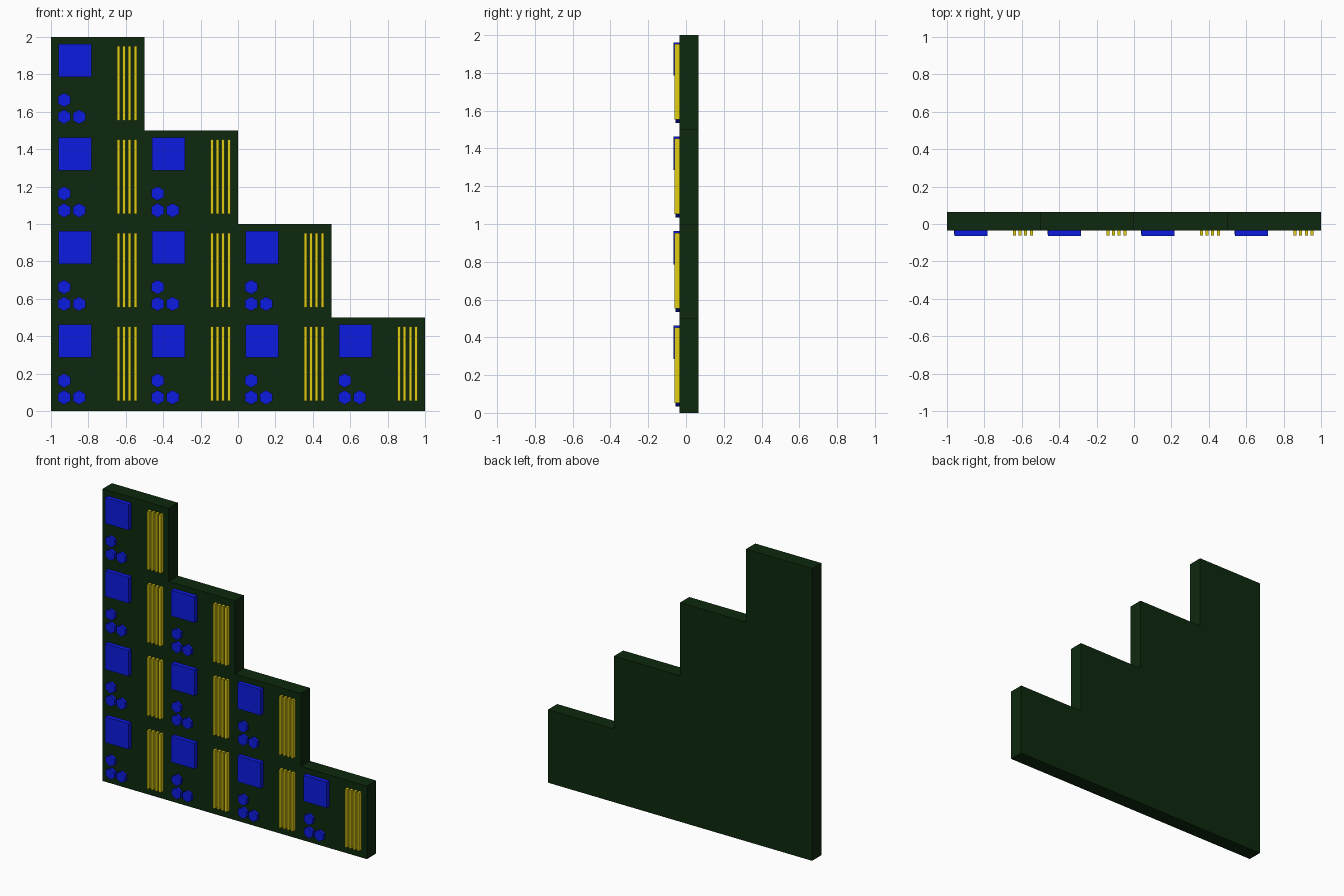
import bpy, bmesh
from math import pi
from mathutils import Matrix, Vector

if "Cube" in bpy.data.objects:
    bpy.data.objects.remove(bpy.data.objects["Cube"])

CELL, COUNT = 0.5, 4
FRONT, BACK = -0.035, 0.065      # board faces


def material(name, rgb):
    m = bpy.data.materials.new(name)
    m.diffuse_color = (*rgb, 1)
    m.use_nodes = True
    m.node_tree.nodes["Principled BSDF"].inputs["Base Color"].default_value = m.diffuse_color
    return m


green = material("board_green", (0.004, 0.022, 0.004))
blue = material("chip_blue", (0.004, 0.011, 0.75))
yellow = material("slot_yellow", (0.75, 0.62, 0.007))


def finish(name, bm, mat):
    bmesh.ops.recalc_face_normals(bm, faces=bm.faces)
    me = bpy.data.meshes.new(name)
    bm.to_mesh(me)
    bm.free()
    me.materials.append(mat)
    ob = bpy.data.objects.new(name, me)
    bpy.context.collection.objects.link(ob)


def box(name, x0, x1, z0, z1, front, mat):
    bm = bmesh.new()
    centre = Vector(((x0 + x1) / 2, (front + FRONT) / 2, (z0 + z1) / 2))
    size = (x1 - x0, FRONT - front, z1 - z0)
    bmesh.ops.create_cube(bm, size=1, matrix=Matrix.Translation(centre) @ Matrix.Diagonal((*size, 1)))
    finish(name, bm, mat)


def hex_stud(name, x, z, front):
    bm = bmesh.new()
    place = (Matrix.Translation((x, (front + FRONT) / 2, z))
             @ Matrix.Rotation(pi / 2, 4, 'X'))
    bmesh.ops.create_cone(bm, cap_ends=True, segments=6, radius1=0.0385, radius2=0.0385,
                          depth=FRONT - front, matrix=place)
    finish(name, bm, blue)


# stepped circuit board: staircase profile extruded backwards
profile = [(-1, 0), (1, 0)]
for i in range(COUNT):
    x, z = 1 - i * CELL, (i + 1) * CELL
    profile += [(x, z), (x - CELL, z)]
bm = bmesh.new()
face = bm.faces.new([bm.verts.new((x, FRONT, z)) for x, z in profile])
new = bmesh.ops.extrude_face_region(bm, geom=[face])["geom"]
bmesh.ops.translate(bm, vec=(0, BACK - FRONT, 0),
                    verts=[v for v in new if isinstance(v, bmesh.types.BMVert)])
finish("stepped_board", bm, green)

# components repeated on every square of the board
for row in range(COUNT):
    for col in range(COUNT - row):
        x, z = -1 + col * CELL, row * CELL
        tag = f"{row + 1}_{col + 1}"
        # processor chip
        box(f"chip_{tag}", x + 0.04, x + 0.217, z + 0.285, z + 0.462, -0.065, blue)
        # hexagonal capacitors
        for k, (dx, dz) in enumerate([(0.07, 0.163), (0.07, 0.073), (0.15, 0.073)]):
            hex_stud(f"capacitor_{tag}_{k + 1}", x + dx, z + dz, -0.055)
        # memory slots
        for k in range(4):
            sx = x + 0.353 + k * 0.03
            box(f"memory_slot_{tag}_{k + 1}", sx, sx + 0.016, z + 0.053, z + 0.452, -0.062, yellow)
